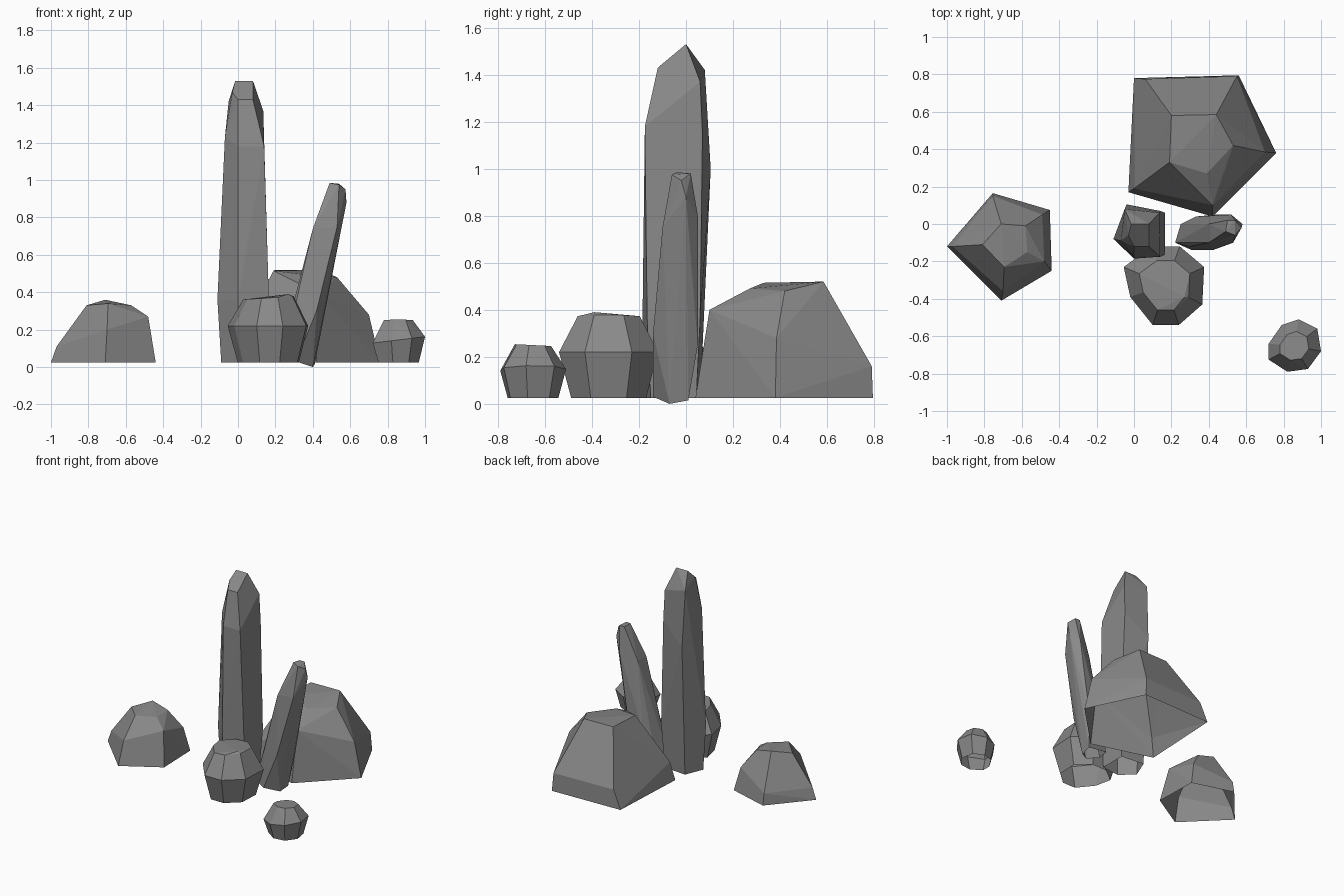
import bpy
import bmesh
from math import radians
from mathutils import Vector

default_cube = bpy.data.objects.get("Cube")
if default_cube:
    bpy.data.objects.remove(default_cube, do_unlink=True)

# Single stone colour
stone = bpy.data.materials.new("stone_grey")
stone.use_nodes = True
grey = (0.25, 0.25, 0.25, 1)
stone.diffuse_color = grey
stone.node_tree.nodes["Principled BSDF"].inputs["Base Color"].default_value = grey

GROUND = 0.025


def level(outline, height):
    """Place a flat outline at one height."""
    return [(x, y, height) for x, y in outline]


def scaled(outline, factor, height, shift=(0, 0), slope=(0, 0)):
    """Shrink an outline about its middle and tilt it along x and y."""
    middle = sum((Vector(p) for p in outline), Vector((0, 0))) / len(outline)
    ring = []
    for point in outline:
        offset = (Vector(point) - middle) * factor
        spot = middle + offset + Vector(shift)
        ring.append((spot.x, spot.y, height + offset.dot(Vector(slope))))
    return ring


def rock(name, *rings):
    """Wrap stacked rings of corners in a faceted stone, open underneath."""
    bm = bmesh.new()
    for ring in rings:
        for corner in ring:
            bm.verts.new(corner)
    hull = bmesh.ops.convex_hull(bm, input=bm.verts[:])
    spare = {g for g in hull["geom_interior"] + hull["geom_unused"]
             if isinstance(g, bmesh.types.BMVert)}
    bmesh.ops.delete(bm, geom=list(spare), context="VERTS")

    # Merge nearly flat neighbours into broad facets
    bmesh.ops.dissolve_limit(bm, angle_limit=radians(3),
                             verts=bm.verts[:], edges=bm.edges[:])
    bmesh.ops.recalc_face_normals(bm, faces=bm.faces[:])

    # Leave the underside open
    bm.normal_update()
    underside = [f for f in bm.faces if f.normal.z < -.7]
    bmesh.ops.delete(bm, geom=underside, context="FACES")

    mesh = bpy.data.meshes.new(name)
    bm.to_mesh(mesh)
    bm.free()
    mesh.materials.append(stone)
    obj = bpy.data.objects.new(name, mesh)
    bpy.context.collection.objects.link(obj)


# Large boulder at the back: base, shoulder, crown
rock("large_boulder",
     level([(0, .78), (.56, .795), (.76, .38), (.42, .04), (-.03, .17)], GROUND),
     [(.06, .775, .16), (.55, .79, .16), (.7, .385, .28),
      (.42, .1, .4), (0, .19, .16)],
     [(.2, .58, .52), (.44, .585, .52), (.53, .42, .48),
      (.39, .27, .49), (.19, .33, .515)])

# Medium boulder to one side: base, shoulder, crown
rock("side_boulder",
     level([(-1, -.12), (-.755, .165), (-.45, .075),
            (-.44, -.25), (-.71, -.41)], GROUND),
     [(-.97, -.12, .11), (-.755, .15, .11), (-.49, .05, .2),
      (-.48, -.2, .27), (-.7, -.36, .2)],
     [(-.81, -.11, .33), (-.71, 0, .36), (-.58, -.01, .33),
      (-.57, -.15, .33), (-.695, -.23, .34)])

# Tall upright crystal: foot, widest girdle, upper shaft, chisel tip
girdle = [(-.11, -.08), (-.045, .08), (.165, .06), (.165, -.165), (0, -.185)]
rock("tall_crystal",
     scaled(girdle, .86, GROUND),
     level(girdle, .36),
     [(-.07, -.09, 1.23), (-.04, .105, 1), (.14, .07, 1.15),
      (.14, -.175, 1.18), (0, -.175, 1.18)],
     [(-.05, .08, 1.42), (.135, .06, 1.37), (.08, -.12, 1.43),
      (0, -.12, 1.43), (-.03, -.06, 1.47)],
     level([(-.015, 0), (.08, 0)], 1.53))

# Leaning crystal: foot, lower shaft, upper shaft, blunt tip
rock("leaning_crystal",
     [(.22, -.1, .05), (.25, 0, .04), (.31, -.14, .03),
      (.4, -.07, 0), (.41, .01, .015)],
     [(.33, .04, .25), (.44, .05, .25), (.3, -.12, .3), (.42, -.14, .3)],
     [(.4, -.1, .74), (.4, 0, .74), (.52, .05, .8), (.53, -.1, .75)],
     [(.49, -.04, .985), (.5, .02, .98), (.54, -.06, .975),
      (.54, .02, .98), (.575, -.02, .95), (.58, 0, .88)])

# Rounded stone in front of the crystals, with a broad crown
outline = [(-.055, -.23), (.095, -.12), (.245, -.12), (.375, -.23),
           (.365, -.43), (.24, -.54), (.1, -.54), (-.02, -.39)]
rock("front_stone",
     scaled(outline, .76, GROUND),
     scaled(outline, 1, .22),
     scaled(outline, .63, .37, slope=(.06, 0)),
     [(.27, -.39, .39)])

# Small pebble off to the front corner
outline = [(.72, -.64), (.79, -.54), (.88, -.51), (.98, -.56),
           (1, -.68), (.93, -.775), (.82, -.79), (.72, -.725)]
rock("small_pebble",
     scaled(outline, .77, GROUND),
     scaled(outline, 1, .145, slope=(.12, 0)),
     scaled(outline, .55, .25, slope=(0, -.05)))
